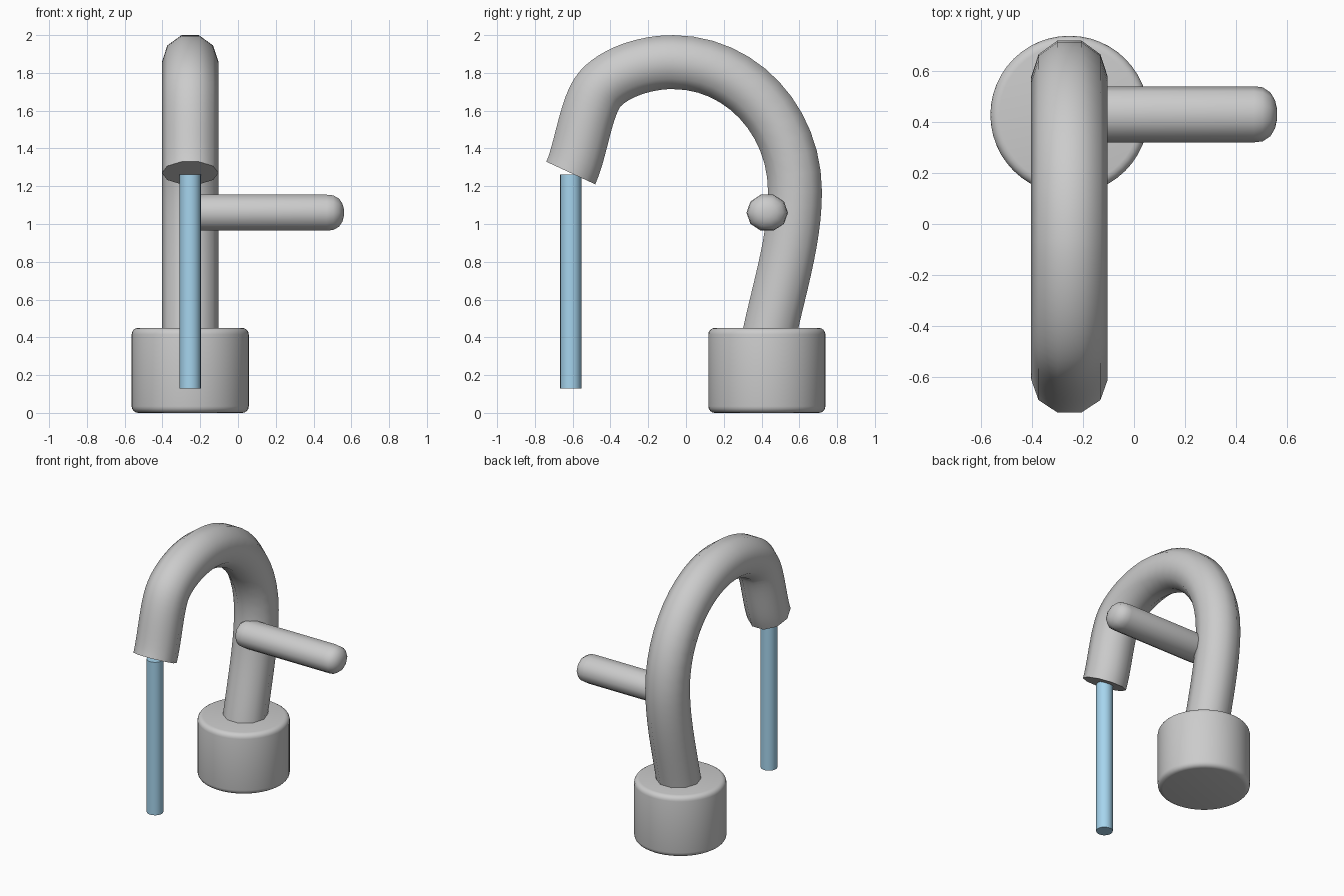
import bpy, bmesh, math
from mathutils import Vector
from mathutils.geometry import interpolate_bezier

if "Cube" in bpy.data.objects:
    bpy.data.objects.remove(bpy.data.objects["Cube"])

CX, CY = -0.253, 0.428


def finish(bm, name, angle=40):
    bmesh.ops.recalc_face_normals(bm, faces=bm.faces)
    me = bpy.data.meshes.new(name)
    bm.to_mesh(me)
    bm.free()
    ob = bpy.data.objects.new(name, me)
    bpy.context.collection.objects.link(ob)
    bpy.ops.object.select_all(action='DESELECT')
    bpy.context.view_layer.objects.active = ob
    ob.select_set(True)
    bpy.ops.object.shade_smooth_by_angle(angle=math.radians(angle))
    return ob


def loft(rings, name, angle=40):
    """Skin a list of closed rings and cap both ends."""
    bm = bmesh.new()
    rows = [[bm.verts.new(p) for p in ring] for ring in rings]
    n = len(rows[0])
    for a, b in zip(rows, rows[1:]):
        for i in range(n):
            j = (i + 1) % n
            bm.faces.new((a[i], a[j], b[j], b[i]))
    bm.faces.new(rows[0])
    bm.faces.new(rows[-1])
    return finish(bm, name, angle)


def ring(center, u, v, n):
    steps = [2 * math.pi * i / n for i in range(n)]
    return [center + u * math.cos(t) + v * math.sin(t) for t in steps]


X, Y, Z = Vector((1, 0, 0)), Vector((0, 1, 0)), Vector((0, 0, 1))

# Round base with softened rims
base_profile = []
R, H, B = 0.31, 0.45, 0.035
for k in range(5):
    t = math.pi / 2 * k / 4
    base_profile.append((R - B + B * math.sin(t), B - B * math.cos(t)))
base_profile += [(r, H - z) for r, z in reversed(base_profile)]
loft([ring(Vector((CX, CY, z)), X * r, Y * r, 48) for r, z in base_profile], "base")

# Curved spout: ten-sided tube swept along (y, z) bezier segments
segments = [
    ((0.43, 0.36), (0.48, 0.62), (0.577, 0.90), (0.577, 1.17)),
    ((0.577, 1.17), (0.577, 1.55), (0.29, 1.857), (-0.07, 1.857)),
    ((-0.07, 1.857), (-0.22, 1.857), (-0.38, 1.80), (-0.455, 1.715)),
    ((-0.455, 1.715), (-0.53, 1.63), (-0.555, 1.39), (-0.61, 1.27)),
]
path = []
for seg in segments:
    pts = interpolate_bezier(*[Vector((CX, y, z)) for y, z in seg], 13)
    path += pts if not path else pts[1:]
tangents = [(path[min(i + 1, len(path) - 1)] - path[max(i - 1, 0)]).normalized()
            for i in range(len(path))]
tangents[-1] = Vector((0, -0.42, -0.91)).normalized()
loft([ring(p, X * 0.15, X.cross(t) * 0.15, 10) for p, t in zip(path, tangents)], "spout")

# Side lever with rounded ends
tip = [(0.47, 1.0), (0.505, 0.96), (0.535, 0.78), (0.553, 0.5), (0.56, 0.22)]
mid = 0.135
lever = [(2 * mid - x, s) for x, s in reversed(tip)] + tip
loft([ring(Vector((x, 0.43, 1.06)), Y * 0.11 * s, Z * 0.1 * s, 10) for x, s in lever],
     "lever")

# Falling water
water = loft([ring(Vector((CX, -0.61, z)), X * 0.056, Y * 0.056, 24)
              for z in (0.13, 1.263)], "water_stream")
mat = bpy.data.materials.new("water_blue")
mat.diffuse_color = (0.38, 0.66, 0.85, 1)
mat.use_nodes = True
mat.node_tree.nodes["Principled BSDF"].inputs["Base Color"].default_value = mat.diffuse_color
water.data.materials.append(mat)
